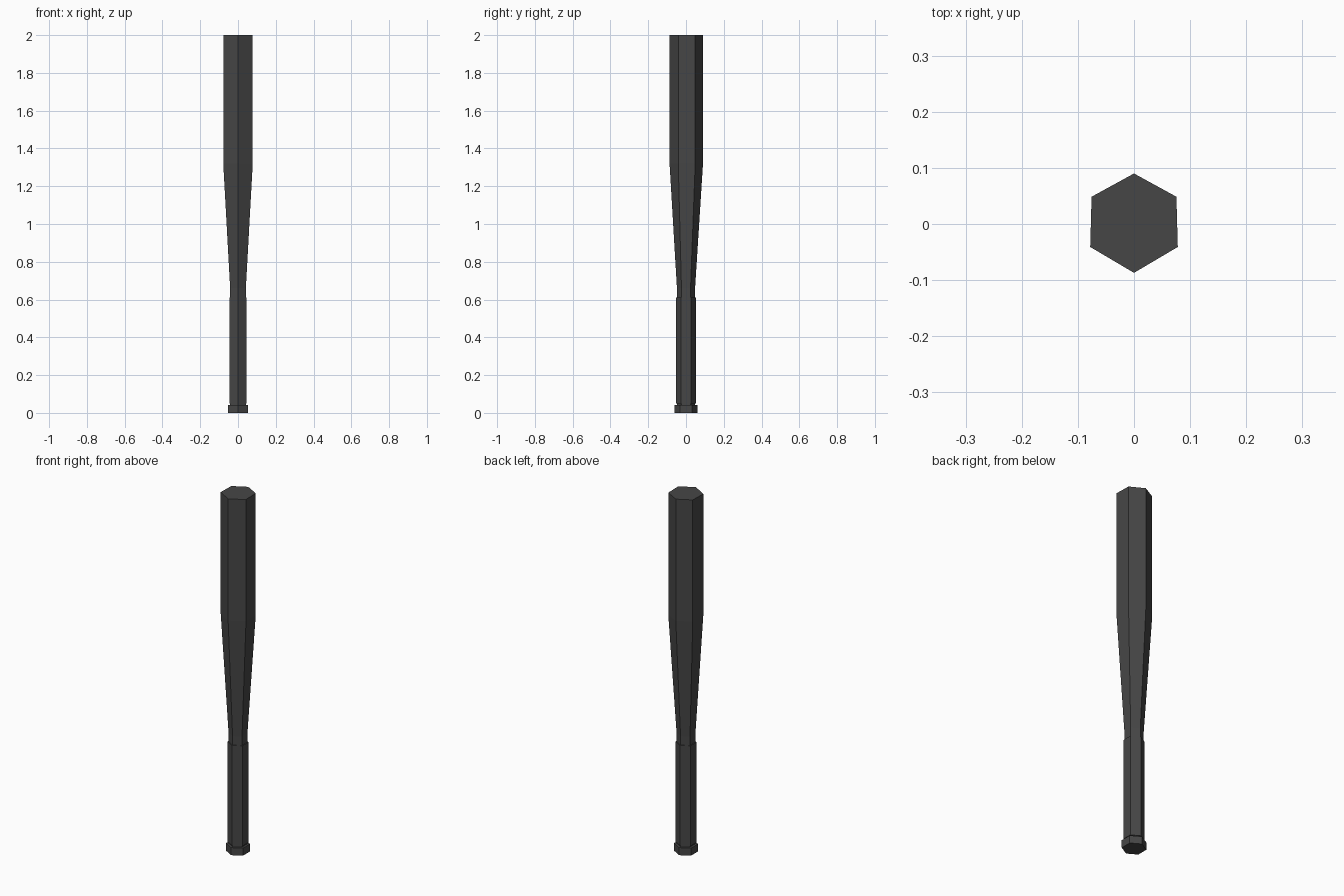
import bpy, bmesh

if "Cube" in bpy.data.objects:
    bpy.data.objects.remove(bpy.data.objects["Cube"])

mat = bpy.data.materials.new("charcoal grey")
mat.diffuse_color = (0.062, 0.062, 0.062, 1)
mat.use_nodes = True
mat.node_tree.nodes["Principled BSDF"].inputs["Base Color"].default_value = mat.diffuse_color

# six-sided sections, corners pointing along y (unit radius)
REGULAR = [(0, 1), (-0.866, 0.5), (-0.866, -0.5), (0, -1), (0.866, -0.5), (0.866, 0.5)]
BARREL = [(0, 1), (-0.84, 0.54), (-0.867, -0.455), (0, -0.967), (0.867, -0.455), (0.84, 0.54)]


def loft(name, rings):
    """Skin a closed solid through (z, radius, section) rings."""
    bm = bmesh.new()
    loops = [[bm.verts.new((x * r, y * r, z)) for x, y in sec] for z, r, sec in rings]
    for a, b in zip(loops, loops[1:]):
        for i in range(6):
            j = (i + 1) % 6
            bm.faces.new((a[i], a[j], b[j], b[i]))
    bm.faces.new(loops[0][::-1])
    bm.faces.new(loops[-1])
    bmesh.ops.recalc_face_normals(bm, faces=bm.faces)
    me = bpy.data.meshes.new(name)
    bm.to_mesh(me)
    bm.free()
    me.materials.append(mat)
    ob = bpy.data.objects.new(name, me)
    bpy.context.collection.objects.link(ob)


# end knob
loft("knob", [(0, 0.061, REGULAR), (0.042, 0.061, REGULAR)])
# wrapped grip, slightly thicker than the shaft
loft("grip", [(0.05, 0.053, REGULAR), (0.61, 0.053, REGULAR)])
# shaft flaring into the barrel
loft("bat_body", [(0.03, 0.048, REGULAR), (0.66, 0.048, REGULAR),
                  (1.32, 0.09, BARREL), (2.0, 0.09, BARREL)])
